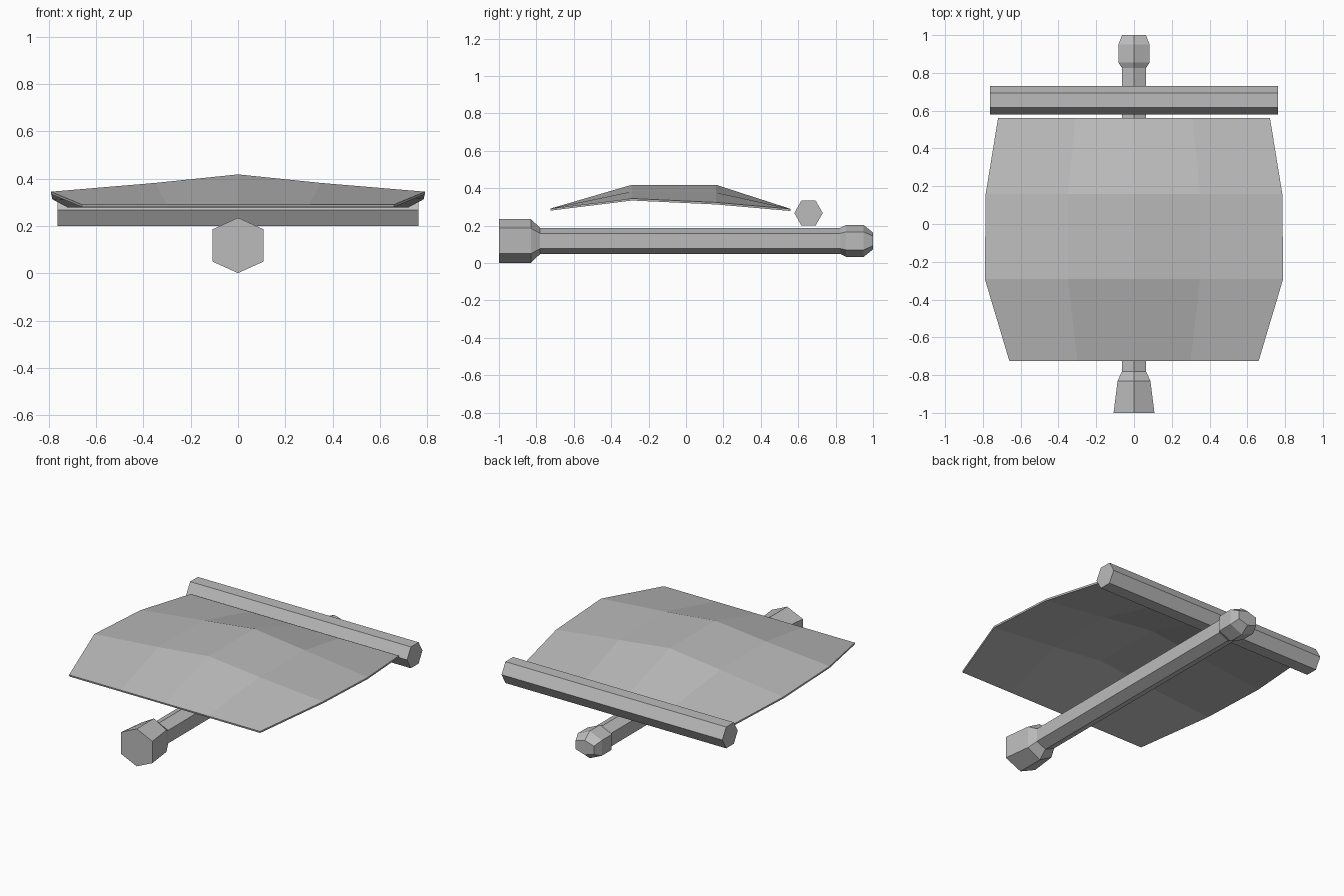
import bpy
import bmesh
from math import cos, sin, radians

cube = bpy.data.objects.get("Cube")
if cube:
    bpy.data.objects.remove(cube)

grey = bpy.data.materials.new("plain grey")
grey.use_nodes = True
tone = (0.5, 0.5, 0.5, 1)
grey.diffuse_color = tone
grey.node_tree.nodes["Principled BSDF"].inputs["Base Color"].default_value = tone


def finish(name, bm):
    bmesh.ops.recalc_face_normals(bm, faces=bm.faces)
    mesh = bpy.data.meshes.new(name)
    bm.to_mesh(mesh)
    bm.free()
    mesh.materials.append(grey)
    obj = bpy.data.objects.new(name, mesh)
    bpy.context.collection.objects.link(obj)
    return obj


def loft(name, rings):
    """Join closed rings of points into a capped solid."""
    bm = bmesh.new()
    loops = [[bm.verts.new(p) for p in ring] for ring in rings]
    for a, b in zip(loops, loops[1:]):
        for i in range(len(a)):
            j = (i + 1) % len(a)
            bm.faces.new((a[i], a[j], b[j], b[i]))
    bm.faces.new(loops[0])
    bm.faces.new(loops[-1])
    return finish(name, bm)


# Mast lying along y: station, half width, half height, side edge half height
MAST_Z = 0.118
stations = [
    (-1.0, 0.108, 0.117, 0.068),
    (-0.83, 0.087, 0.117, 0.068),
    (-0.78, 0.063, 0.07, 0.041),
    (0.825, 0.063, 0.07, 0.041),
    (0.855, 0.083, 0.085, 0.048),
    (0.95, 0.083, 0.085, 0.048),
    (1.0, 0.063, 0.045, 0.026),
]
loft("mast", [
    [(x, y, MAST_Z + z) for x, z in
     ((0, h), (w, s), (w, -s), (0, -h), (-w, -s), (-w, s))]
    for y, w, h, s in stations])

# Six sided yard across the mast
angles = [radians(60 * i) for i in range(6)]
loft("yard", [
    [(x, 0.655 + 0.076 * cos(a), 0.267 + 0.077 * sin(a)) for a in angles]
    for x in (-0.763, 0.763)])

# Billowing sail: y, crease x, edge x, then heights at centre, crease, edge
rows = [
    (-0.725, 0.30, 0.66, 0.291, 0.291, 0.291),
    (-0.29, 0.35, 0.79, 0.418, 0.382, 0.345),
    (0.16, 0.35, 0.785, 0.418, 0.377, 0.324),
    (0.56, 0.31, 0.72, 0.289, 0.289, 0.289),
]
bm = bmesh.new()
grid = [[bm.verts.new((x, y, z)) for x, z in
         ((-e, ze), (-c, zc), (0, z0), (c, zc), (e, ze))]
        for y, c, e, z0, zc, ze in rows]
for a, b in zip(grid, grid[1:]):
    for i in range(4):
        bm.faces.new((a[i], a[i + 1], b[i + 1], b[i]))
sail = finish("sail", bm)
cloth = sail.modifiers.new("cloth thickness", 'SOLIDIFY')
cloth.thickness = 0.011
cloth.offset = -1 if sail.data.polygons[0].normal.z > 0 else 1
